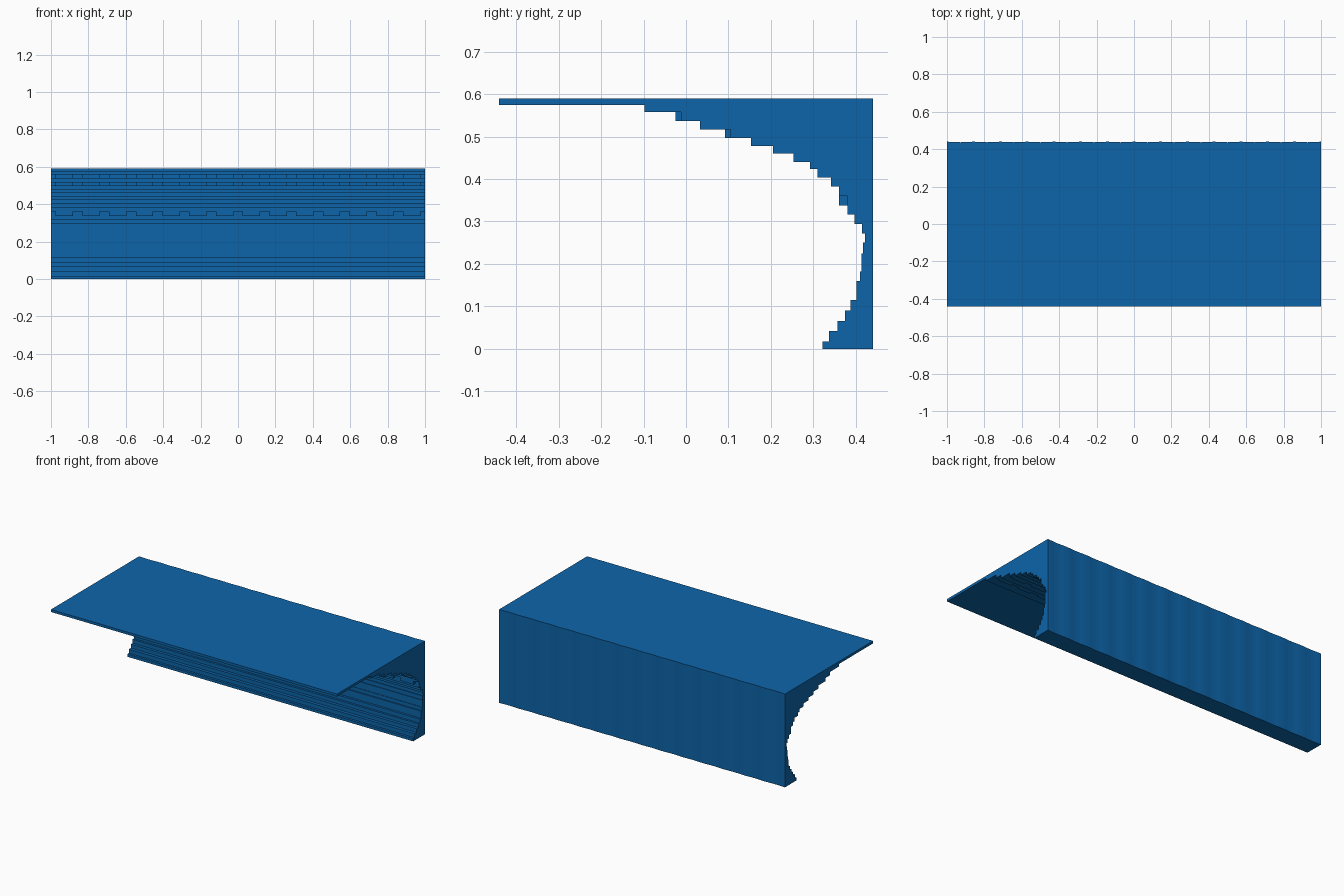
import bpy, bmesh, math

if "Cube" in bpy.data.objects:
    bpy.data.objects.remove(bpy.data.objects["Cube"])

blue = bpy.data.materials.new("deep blue")
blue.diffuse_color = (0.004, 0.13, 0.40, 1)
blue.use_nodes = True
blue.node_tree.nodes["Principled BSDF"].inputs["Base Color"].default_value = blue.diffuse_color

# Stepped cove: (top height of step, front y of step), from the floor up
steps = [(.017, .322), (.042, .337), (.066, .357), (.09, .375), (.115, .388),
         (.16, .402), (.182, .41), (.225, .413), (.25, .417), (.272, .422),
         (.294, .415), (.316, .397), (.338, .38), (.36, .38), (.382, .36),
         (.403, .342), (.423, .31), (.44, .292), (.46, .253), (.478, .205),
         (.497, .153), (.517, .105), (.537, .033), (.558, -.012),
         (.574, -.098), (.59, -.44)]
BACK = .44
PERIOD = 2 / 14


def finish(name, bm):
    bmesh.ops.recalc_face_normals(bm, faces=bm.faces)
    me = bpy.data.meshes.new(name)
    bm.to_mesh(me)
    bm.free()
    me.materials.append(blue)
    ob = bpy.data.objects.new(name, me)
    bpy.context.collection.objects.link(ob)


# Main body: profile swept along x, with a very slight ripple on the back
bm = bmesh.new()
rings = []
N = 14 * 6
for i in range(N + 1):
    x = -1 + 2 * i / N
    back = BACK - .0015 * (1 - math.cos(2 * math.pi * (x + 1) / PERIOD))
    pts, z0 = [(back, 0)], 0
    for z, y in steps:
        pts += [(y, z0), (y, z)]
        z0 = z
    pts.append((back, z0))
    rings.append([bm.verts.new((x, y, z)) for y, z in pts])
n = len(rings[0])
for a, b in zip(rings, rings[1:]):
    for j in range(n):
        k = (j + 1) % n
        bm.faces.new((a[j], a[k], b[k], b[j]))
bm.faces.new(rings[0])
bm.faces.new(rings[-1])
finish("stepped_cove", bm)


# Shallow blocks repeated along one step
def block_row(name, y0, y1, z0, z1, width, shift=0):
    bm = bmesh.new()
    for i in range(-8, 9):
        c = (i + shift) * PERIOD
        xa, xb = max(-1, c - width / 2), min(1, c + width / 2)
        if xb - xa < .005:
            continue
        vs = bmesh.ops.create_cube(bm, size=1)["verts"]
        for v in vs:
            v.co = ((xa + xb) / 2 + v.co.x * (xb - xa),
                    (y0 + y1) / 2 + v.co.y * (y1 - y0),
                    (z0 + z1) / 2 + v.co.z * (z1 - z0))
    finish(name, bm)


block_row("lower_blocks", .36, .385, .338, .36, .093, .5)
block_row("middle_blocks", .092, .11, .497, .517, .093, .5)
block_row("upper_blocks", -.025, -.005, .537, .558, .093, .5)
